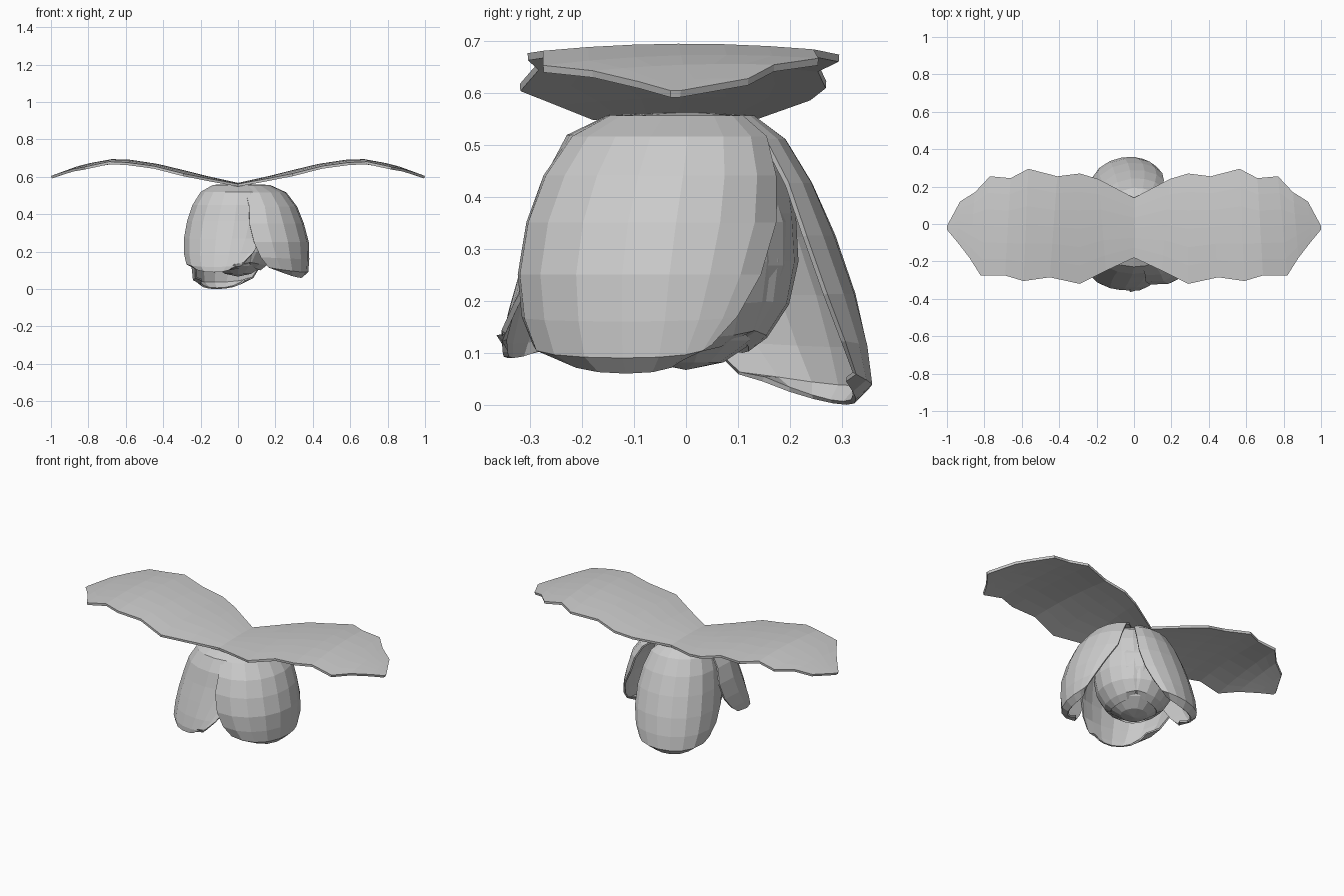
import bpy, bmesh
from math import sin, cos, radians

if "Cube" in bpy.data.objects:
    bpy.data.objects.remove(bpy.data.objects["Cube"], do_unlink=True)

grey = bpy.data.materials.new("plain_grey")
grey.use_nodes = True
grey.diffuse_color = (0.6, 0.6, 0.6, 1)
grey.node_tree.nodes["Principled BSDF"].inputs["Base Color"].default_value = (0.6, 0.6, 0.6, 1)


def sheet(name, rows):
    """Flat-shaded surface through rows of points."""
    bm = bmesh.new()
    grid = [[bm.verts.new(p) for p in row] for row in rows]
    for a, b in zip(grid, grid[1:]):
        for j in range(len(a) - 1):
            bm.faces.new((a[j], b[j], b[j + 1], a[j + 1]))
    mesh = bpy.data.meshes.new(name)
    bm.to_mesh(mesh)
    bm.free()
    mesh.materials.append(grey)
    obj = bpy.data.objects.new(name, mesh)
    bpy.context.collection.objects.link(obj)
    return obj


def thicken(obj, amount):
    mod = obj.modifiers.new("thickness", "SOLIDIFY")
    mod.thickness = amount
    mod.offset = -1


# Shared petal shape, from the top attachment down to the lip
DROP = [0, .01, .09, .24, .42, .62, .8, .94, 1]
WIDTH = [.03, .13, .19, .225, .245, .25, .235, .205, .15]
CUP = [.02, .1, .16, .19, .22, .22, .19, .15, .1]
LIFT = [0, 0, 0, 0, 0, 0, .01, .025, .045]
TOP = .562


def petal(name, azimuth, bottom, reach, wide=1, deep=1, lean=0, tilt=0, trim=0):
    """lean slides the lip sideways, tilt cups one side more than the other,
    trim rounds off the lower corner on the positive side."""
    ca, sa = cos(radians(azimuth)), sin(radians(azimuth))
    rows = []
    for k, w, c, lift, r in zip(DROP, WIDTH, CUP, LIFT, reach):
        low = max(0, k - .35) / .65
        row = []
        for j in range(-4, 5):
            s = j / 4
            cut = 1 - trim * low * max(0, s)
            a = radians(84 * s * cut)
            x = r - c * deep * (1 + tilt * s) * (1 - cos(a))
            y = w * wide * sin(a) + lean * min(1, 2 * k)
            z = TOP + (bottom - TOP) * k + lift * s * s
            row.append((x * ca - y * sa, x * sa + y * ca, z))
        rows.append(row)
    thicken(sheet(name, rows), .01)


# Three large outer petals
petal("left_petal", -14, .06, [.03, .17, .26, .32, .36, .388, .39, .385, .355],
      wide=1.06, lean=-.03, tilt=-.15, trim=.45)
petal("front_petal", -106, .09, [.03, .15, .23, .27, .295, .325, .35, .365, .365],
      lean=-.03, tilt=-.4, trim=.45)
petal("back_petal", 114, 0, [.03, .13, .19, .24, .285, .325, .35, .36, .33],
      wide=.92, lean=-.02, tilt=.3)

# Inner petals wrapped tightly round the bud
for i in range(3):
    petal(f"inner_petal_{i + 1}", 120 * i - 5, .1,
          [.03, .12, .17, .2, .215, .22, .2, .155, .12], wide=.75, deep=.85)

# Round bud in the middle
bpy.ops.mesh.primitive_uv_sphere_add(segments=14, ring_count=9, location=(0, 0, .31))
bud = bpy.context.object
bud.name = "bud"
bud.scale = (.21, .21, .243)
bud.data.materials.append(grey)

# Pair of broad arched leaves with a wavy outline
BACK_EDGE = [(0, .14), (.19, .24), (.29, .27), (.41, .255), (.565, .295),
             (.66, .245), (.77, .255), (.85, .17), (.93, .12), (1, -.01)]
FRONT_EDGE = [(0, -.18), (.15, -.25), (.29, -.32), (.45, -.285), (.59, -.305),
              (.69, -.275), (.82, -.275), (.88, -.18), (.95, -.09), (1, -.03)]
ARCH = [(0, .568), (.2, .612), (.4, .665), (.6, .695), (.7, .695), (.85, .66), (1, .605)]


def arch_height(x):
    for (x0, z0), (x1, z1) in zip(ARCH, ARCH[1:]):
        if x <= x1:
            return z0 + (z1 - z0) * (x - x0) / (x1 - x0)
    return ARCH[-1][1]


rows = []
for (xb, yb), (xf, yf) in zip(BACK_EDGE, FRONT_EDGE):
    row = []
    for j in range(7):
        t = j / 6
        x, y = xf + (xb - xf) * t, yf + (yb - yf) * t
        row.append((x, y, arch_height(x) - .18 * y * y))
    rows.append(row)
leaves = sheet("leaves", rows)
mirror = leaves.modifiers.new("mirror", "MIRROR")
mirror.use_axis[0] = True
thicken(leaves, .014)
